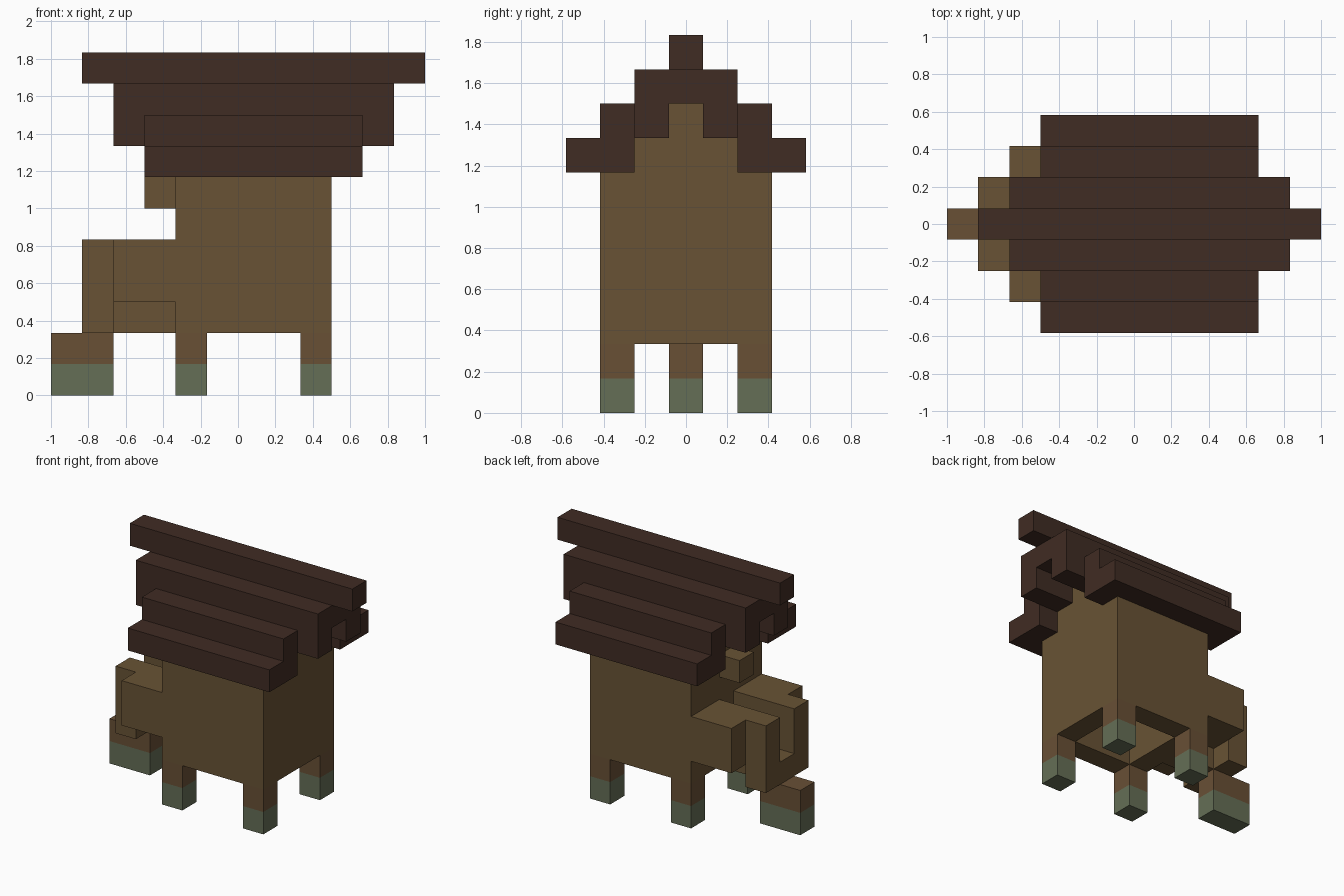
import bpy, bmesh
from mathutils import Vector

cube = bpy.data.objects.get("Cube")
if cube:
    bpy.data.objects.remove(cube, do_unlink=True)

U = 1 / 6  # one block


def material(name, color):
    m = bpy.data.materials.new(name)
    m.use_nodes = True
    m.diffuse_color = (*color, 1)
    m.node_tree.nodes["Principled BSDF"].inputs["Base Color"].default_value = (*color, 1)
    return m


wood = material("wall brown", (0.14, 0.086, 0.035))
leg_wood = material("leg brown", (0.14, 0.079, 0.036))
roof_wood = material("dark roof brown", (0.051, 0.025, 0.017))
moss = material("moss green", (0.13, 0.156, 0.093))


def blocks(name, mat, boxes):
    """Join boxes, each given as x, y and z ranges in block units."""
    bm = bmesh.new()
    for ranges in boxes:
        lo = Vector([r[0] for r in ranges])
        hi = Vector([r[1] for r in ranges])
        for v in bmesh.ops.create_cube(bm, size=1)["verts"]:
            v.co = U * Vector([(a + b) / 2 + c * (b - a) for a, b, c in zip(lo, hi, v.co)])
    mesh = bpy.data.meshes.new(name)
    bm.to_mesh(mesh)
    bm.free()
    mesh.materials.append(mat)
    ob = bpy.data.objects.new(name, mesh)
    bpy.context.collection.objects.link(ob)
    return ob


def both(x, y, z):
    """A box and its copy on the other side of the ridge line."""
    return [(x, y, z), (x, (-y[1], -y[0]), z)]


# Hollow hut: long side walls and stepped gable ends
blocks("side_walls", wood, both((-2, 3), (1.5, 2.5), (2, 7)))
for name, x in (("right_gable", (-2, -1)), ("left_gable", (2, 3))):
    blocks(name, wood, [
        (x, (-1.5, 1.5), (2, 8)),
        (x, (-0.5, 0.5), (8, 9)),
    ])

# Stepped roof boards, overhanging more toward the ridge
blocks("roof_ridge", roof_wood, [((-5, 6), (-0.5, 0.5), (10, 11))])
blocks("upper_roof", roof_wood,
       both((-4, 5), (0.5, 1.5), (8, 10)) + [((-4, 5), (-0.5, 0.5), (9, 10))])
blocks("middle_roof", roof_wood, both((-3, 4), (1.5, 2.5), (7, 9)))
blocks("eaves", roof_wood, both((-3, 4), (2.5, 3.5), (7, 8)))

# Porch at the end: side arms, gate posts, central beam and knob
blocks("porch_arms", wood, both((-4, -2), (0.5, 2.5), (3, 5)))
blocks("gate_posts", wood, both((-5, -4), (0.5, 1.5), (2, 5)))
blocks("porch_beam", wood, [((-5, -2), (-0.5, 0.5), (2, 3))])
blocks("wall_knob", wood, [((-3, -2), (-0.5, 0.5), (6, 7))])

# Four legs and the front step, all with mossy feet
supports = [("step", (-6, -4), (-0.5, 0.5))]
for end, x in (("right", (-2, -1)), ("left", (2, 3))):
    for side, y in (("front", (-2.5, -1.5)), ("back", (1.5, 2.5))):
        supports.append((f"{side}_{end}_leg", x, y))
for name, x, y in supports:
    blocks(name, leg_wood, [(x, y, (1, 2))])
    blocks(name + "_foot", moss, [(x, y, (0, 1))])
